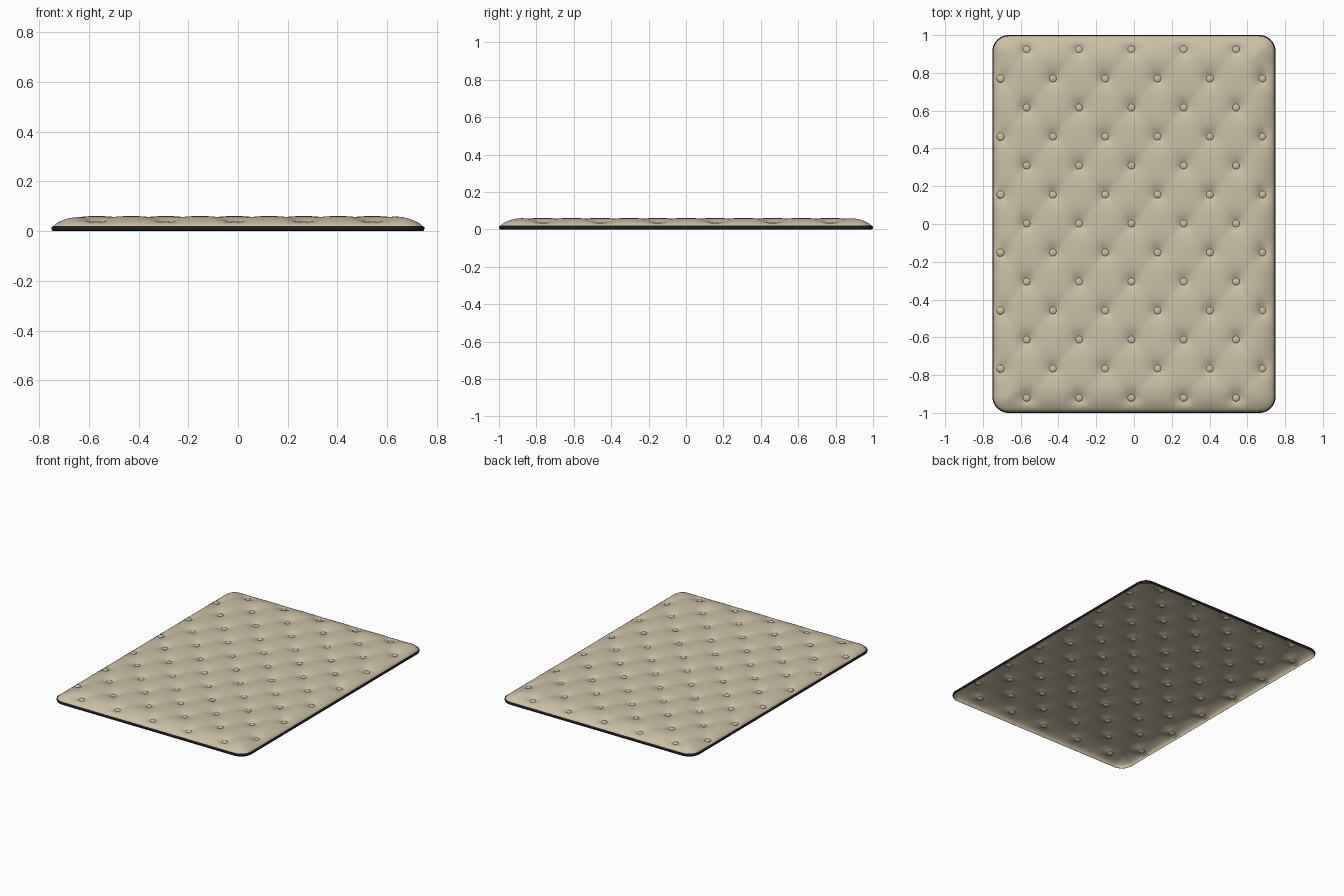
import bpy, bmesh, math

if "Cube" in bpy.data.objects:
    bpy.data.objects.remove(bpy.data.objects["Cube"])

HX, HY, R = 0.744, 0.994, 0.08      # half sizes and corner radius of the cushion
DX, DY, X0, Y0 = 0.277, 0.307, -0.014, 0.002   # button lattice


def material(name, col):
    m = bpy.data.materials.new(name)
    m.diffuse_color = (*col, 1)
    m.use_nodes = True
    m.node_tree.nodes["Principled BSDF"].inputs["Base Color"].default_value = m.diffuse_color
    return m


beige = material("beige fabric", (0.60, 0.53, 0.38))
black = material("black trim", (0.012, 0.012, 0.015))

# staggered button positions: rows of five and rows of six
buttons = [(X0 + DX * (i - 2), Y0 + DY * k) for k in range(-3, 4) for i in range(5)]
buttons += [(X0 + DX * (i - 2.5), Y0 + DY * (k + 0.5)) for k in range(-3, 3) for i in range(6)]


def edge_distance(x, y):
    qx, qy = abs(x) - HX + R, abs(y) - HY + R
    return R - math.hypot(max(qx, 0), max(qy, 0)) - min(max(qx, qy), 0)


def height(x, y):
    t = min(max(edge_distance(x, y) / 0.13, 0), 1)
    dome = (1 - (1 - t) ** 2) ** 0.75
    u, v = (x - X0) / DX + (y - Y0) / DY, (x - X0) / DX - (y - Y0) / DY
    fold = 0.004 * (1 - abs(math.sin(math.pi * u) * math.sin(math.pi * v)) ** 0.7)
    dip = 0.0
    for bx, by in buttons:
        d = math.hypot(x - bx, y - by)
        if d < 0.2:
            dip = max(dip, 0.022 * math.exp(-(d / 0.042) ** 1.5))
    return 0.018 + 0.043 * dome - (fold + dip) * min(1, t * 2)


def round_corner(x, y):
    u, v = (abs(x) - HX + R) / R, (abs(y) - HY + R) / R
    if u > 0 and v > 0:
        nx, ny = u * math.sqrt(1 - v * v / 2), v * math.sqrt(1 - u * u / 2)
        x = math.copysign(HX - R + R * nx, x)
        y = math.copysign(HY - R + R * ny, y)
    return x, y


def finish(bm, name, mat, angle=50):
    me = bpy.data.meshes.new(name)
    bm.to_mesh(me)
    bm.free()
    ob = bpy.data.objects.new(name, me)
    bpy.context.collection.objects.link(ob)
    me.materials.append(mat)
    bpy.ops.object.select_all(action='DESELECT')
    ob.select_set(True)
    bpy.context.view_layer.objects.active = ob
    bpy.ops.object.shade_smooth_by_angle(angle=math.radians(angle))
    return ob


# tufted cushion: open shell with a short skirt down to the floor
bm = bmesh.new()
bmesh.ops.create_grid(bm, x_segments=150, y_segments=200, size=1)
for v in bm.verts:
    x, y = round_corner(v.co.x * HX, v.co.y * HY)
    v.co = (x, y, height(x, y))
rim = [e for e in bm.edges if e.is_boundary]
skirt = bmesh.ops.extrude_edge_only(bm, edges=rim)["geom"]
for v in skirt:
    if isinstance(v, bmesh.types.BMVert):
        v.co.z = 0.001
bmesh.ops.recalc_face_normals(bm, faces=bm.faces)
if max(bm.faces, key=lambda f: f.calc_center_median().z).normal.z < 0:
    bmesh.ops.reverse_faces(bm, faces=bm.faces)
finish(bm, "tufted_cushion", beige)


# trim band around the outer edge
def outline(off, z):
    pts = []
    for cx, cy, a0 in ((1, 1, 0), (-1, 1, 90), (-1, -1, 180), (1, -1, 270)):
        for k in range(13):
            a = math.radians(a0 + k * 7.5)
            pts.append((cx * (HX - R) + (R + off) * math.cos(a),
                        cy * (HY - R) + (R + off) * math.sin(a), z))
    return pts


bm = bmesh.new()
profile = [(0, 0), (0.004, 0.003), (0.006, 0.010), (0.005, 0.016), (0, 0.020)]
rings = [[bm.verts.new(p) for p in outline(o, z)] for o, z in profile]
for lo, hi in zip(rings, rings[1:]):
    for i in range(len(lo)):
        j = (i + 1) % len(lo)
        bm.faces.new((lo[i], lo[j], hi[j], hi[i]))
finish(bm, "edge_trim", black)

# buttons, sitting in the dimples
bm = bmesh.new()
for bx, by in buttons:
    res = bmesh.ops.create_uvsphere(bm, u_segments=16, v_segments=10, radius=0.021)
    z = height(bx, by) + 0.003
    for v in res["verts"]:
        v.co = (v.co.x + bx, v.co.y + by, v.co.z * 0.42 + z)
finish(bm, "buttons", beige)
